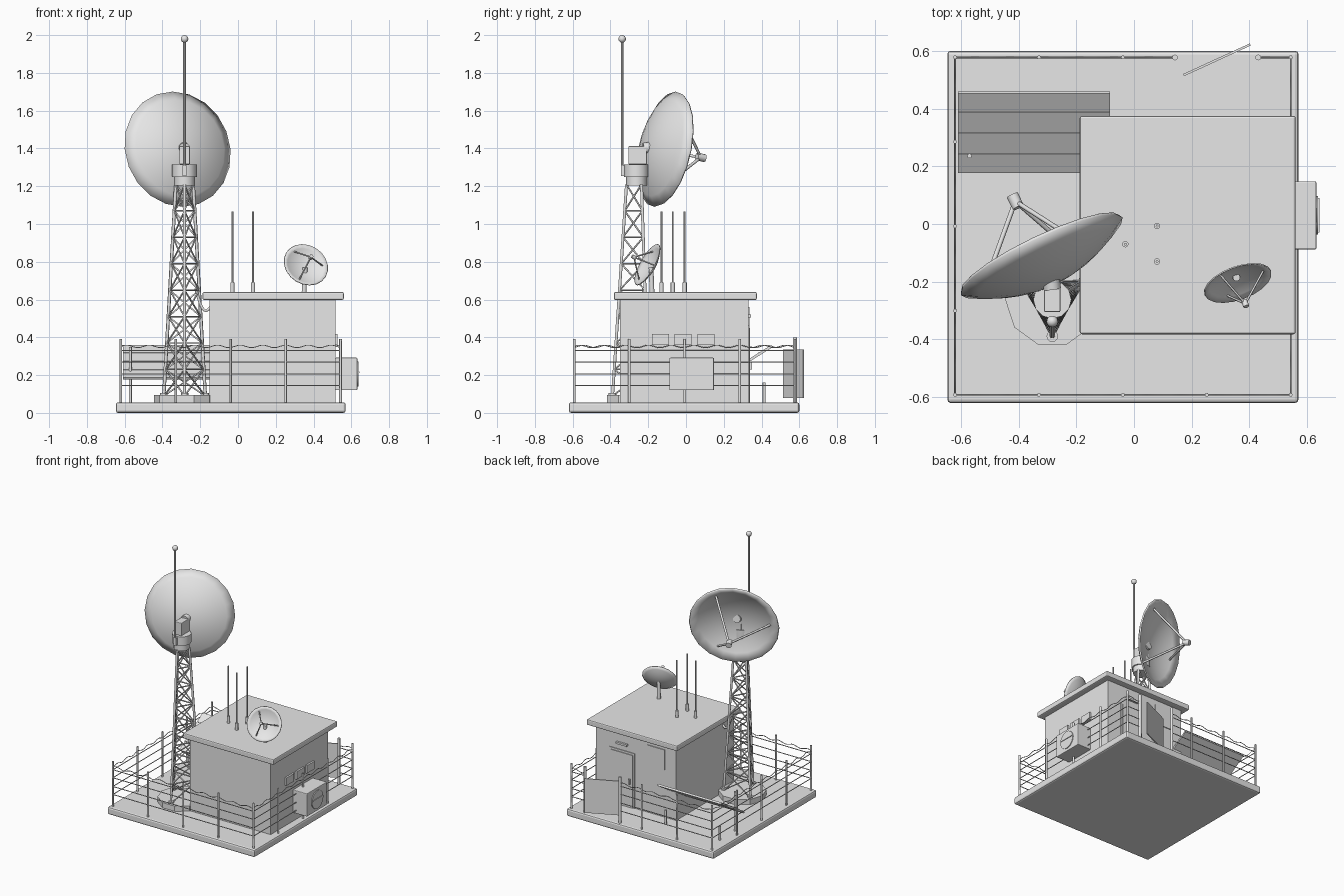
import bpy, bmesh, math
from mathutils import Vector, Matrix

cube = bpy.data.objects.get("Cube")
if cube:
    bpy.data.objects.remove(cube, do_unlink=True)

grey = bpy.data.materials.new("light grey")
grey.use_nodes = True
grey.diffuse_color = (0.8, 0.8, 0.8, 1)
grey.node_tree.nodes["Principled BSDF"].inputs["Base Color"].default_value = (0.8, 0.8, 0.8, 1)


def add(name, data):
    ob = bpy.data.objects.new(name, data)
    bpy.context.collection.objects.link(ob)
    data.materials.append(grey)
    return ob


def from_bmesh(name, bm, smooth=False):
    me = bpy.data.meshes.new(name)
    bm.to_mesh(me)
    bm.free()
    ob = add(name, me)
    if smooth:
        bpy.ops.object.select_all(action='DESELECT')
        ob.select_set(True)
        bpy.context.view_layer.objects.active = ob
        bpy.ops.object.shade_smooth_by_angle(angle=math.radians(40))
    return ob


def box(name, xs, ys, zs, bevel=0):
    lo, hi = Vector((xs[0], ys[0], zs[0])), Vector((xs[1], ys[1], zs[1]))
    bm = bmesh.new()
    bmesh.ops.create_cube(bm, size=1, matrix=Matrix.Translation((lo + hi) / 2)
                          @ Matrix.Diagonal((*(hi - lo), 1)))
    ob = from_bmesh(name, bm)
    if bevel:
        mod = ob.modifiers.new("bevel", 'BEVEL')
        mod.width, mod.segments = bevel, 2
    return ob


def rod(name, a, b, r, sides=12, smooth=True, turn=0):
    a, b = Vector(a), Vector(b)
    d = b - a
    bm = bmesh.new()
    bmesh.ops.create_cone(bm, cap_ends=True, segments=sides, radius1=r, radius2=r, depth=d.length,
                          matrix=Matrix.Translation((a + b) / 2)
                          @ d.to_track_quat('Z', 'Y').to_matrix().to_4x4()
                          @ Matrix.Rotation(turn, 4, 'Z'))
    return from_bmesh(name, bm, smooth)


def tubes(name, paths, r):
    cu = bpy.data.curves.new(name, 'CURVE')
    cu.dimensions = '3D'
    cu.bevel_depth, cu.bevel_resolution, cu.use_fill_caps = r, 1, True
    for path in paths:
        sp = cu.splines.new('POLY')
        sp.points.add(len(path) - 1)
        for p, co in zip(sp.points, path):
            p.co = (*co, 1)
    return add(name, cu)


def dish(name, centre, normal, radius, depth, reach, sides, strut):
    """Parabolic bowl with its rim at centre, three struts and a feed horn."""
    n = Vector(normal).normalized()
    u = Vector((0, 0, 1)).cross(n).normalized()
    v = n.cross(u)
    frame = Matrix.Translation(centre) @ Matrix((u, v, n)).transposed().to_4x4()
    bm = bmesh.new()
    ring = [bm.verts.new((radius * i / 6, 0, depth * ((i / 6) ** 2 - 1))) for i in range(7)]
    edges = [bm.edges.new(pair) for pair in zip(ring, ring[1:])]
    bmesh.ops.spin(bm, geom=ring + edges, cent=(0, 0, 0), axis=(0, 0, 1),
                   angle=math.tau, steps=sides, use_duplicate=False)
    bmesh.ops.remove_doubles(bm, verts=bm.verts, dist=0.0005)
    bmesh.ops.recalc_face_normals(bm, faces=bm.faces)
    bm.transform(frame)
    bowl = from_bmesh(name, bm, True)
    mod = bowl.modifiers.new("thickness", 'SOLIDIFY')
    mod.thickness, mod.offset = radius * 0.04, 0
    feed = frame @ Vector((0, 0, reach))
    roots = [frame @ Vector((0.8 * radius * math.cos(a), 0.8 * radius * math.sin(a), -0.36 * depth))
             for a in (0, math.tau / 3, 2 * math.tau / 3)]
    tubes(name + "_struts", [(p, feed) for p in roots], strut)
    rod(name + "_feed", feed - n * strut * 3, feed + n * strut * 3, strut * 2.6)


# Base slab and equipment building
box("base_slab", (-0.647, 0.57), (-0.62, 0.6), (0, 0.056), 0.012)
box("building_walls", (-0.15, 0.515), (-0.35, 0.33), (0.056, 0.6))
box("building_roof", (-0.188, 0.56), (-0.382, 0.375), (0.598, 0.64), 0.008)

# Back wall details
box("door_frame", (0.19, 0.4), (0.33, 0.335), (0.056, 0.465))
box("door", (0.205, 0.385), (0.33, 0.34), (0.056, 0.45))
box("door_handle", (0.222, 0.235), (0.34, 0.35), (0.23, 0.27))
box("door_lamp", (0.25, 0.34), (0.33, 0.345), (0.505, 0.52))
box("back_window", (-0.056, 0.085), (0.33, 0.336), (0.41, 0.56))

# Side vents and cooling unit
for y in (-0.18, -0.06, 0.06):
    box("wall_vent", (0.515, 0.528), (y, y + 0.09), (0.36, 0.418))
box("cooling_unit", (0.515, 0.632), (-0.088, 0.148), (0.12, 0.292), 0.005)
rod("cooling_fan", (0.63, 0.03, 0.206), (0.638, 0.03, 0.206), 0.067, 20)
box("fan_bar", (0.636, 0.643), (-0.03, 0.09), (0.212, 0.218))

# Whip antennas on the roof
for x, y in ((0.08, -0.007), (-0.03, -0.07), (0.08, -0.13)):
    rod("antenna_base", (x, y, 0.64), (x, y, 0.69), 0.011)
    rod("antenna_whip", (x, y, 0.69), (x, y, 1.065), 0.005, 8)

# Roof dish
rod("roof_dish_post", (0.35, -0.18, 0.64), (0.355, -0.185, 0.77), 0.013)
dish("roof_dish", (0.36, -0.205, 0.785), (0.3, -0.83, 0.46), 0.122, 0.035, 0.085, 20, 0.004)

# Lattice tower
TX, TY, FOOT, HEAD, BAYS = -0.283, -0.262, 0.09, 1.21, 8
rod("tower_pad", (TX, TY, 0.056), (TX, TY, 0.095), 0.163, 10, False, math.pi / 2)


def leg_point(i, t):
    a = -math.pi / 2 + i * math.tau / 3
    r = 0.127 + (0.053 - 0.127) * t
    return (TX + r * math.cos(a), TY + r * math.sin(a), FOOT + (HEAD - FOOT) * t)


tubes("tower_legs", [(leg_point(i, 0), leg_point(i, 1)) for i in range(3)], 0.009)
braces = []
for k in range(BAYS):
    low, high = k / BAYS, (k + 1) / BAYS
    for i in range(3):
        j = (i + 1) % 3
        braces += [(leg_point(i, low), leg_point(j, high)), (leg_point(j, low), leg_point(i, high)),
                   (leg_point(i, high), leg_point(j, high))]
tubes("tower_braces", braces, 0.0045)
for i in range(3):
    x, y, z = leg_point(i, 0)
    rod("leg_foot", (x, y, 0.09), (x, y, 0.105), 0.02)
rod("tower_collar", (TX, TY, 1.205), (TX, TY, 1.25), 0.055)
rod("tower_head", (TX, TY, 1.25), (TX, TY, 1.316), 0.066)
box("dish_mount", (-0.311, -0.255), (-0.305, -0.208), (1.316, 1.412), 0.004)

# Main dish
rod("main_dish_hub", (-0.283, -0.225, 1.4), (-0.288, -0.185, 1.405), 0.03)
dish("main_dish", (-0.322, -0.107, 1.395), (-0.424, 0.883, -0.2), 0.308, 0.1, 0.21, 20, 0.008)

# Lightning mast
rod("mast", (TX, -0.338, 1.3), (TX, -0.338, 1.98), 0.007, 8)
box("mast_bracket", (TX - 0.01, TX + 0.01), (-0.345, -0.31), (1.255, 1.31))
bm = bmesh.new()
bmesh.ops.create_uvsphere(bm, u_segments=12, v_segments=8, radius=0.02,
                          matrix=Matrix.Translation((TX, -0.338, 1.98)))
from_bmesh("mast_ball", bm, True)

# Cable from tower to building
tubes("tower_cable", [[(-0.225 + 0.08 * t, -0.225, 0.66 - 0.1 * t - 0.06 * math.sin(math.pi * t))
                       for t in [k / 10 for k in range(11)]]], 0.008)

# Solar panel on four legs
slope = Vector((0, 0.275, 0.172)).normalized()
facing = Vector((0, -slope.z, slope.y))
middle = Vector((-0.346, 0.318, 0.268))


def tilted(name, along, length, lift, thick):
    ob = box(name, (-0.263, 0.263), (-length / 2, length / 2), (-thick / 2, thick / 2))
    ob.matrix_world = (Matrix.Translation(middle + slope * along + facing * lift)
                       @ Matrix.Rotation(math.atan2(slope.z, slope.y), 4, 'X'))


tilted("solar_panel", 0, 0.324, 0, 0.014)
for along in (-0.085, 0, 0.085):
    tilted("solar_divider", along, 0.005, 0.008, 0.004)
for x in (-0.57, -0.122):
    rod("solar_front_leg", (x, 0.236, 0.056), (x, 0.236, 0.35), 0.008)
    rod("solar_back_leg", (x, 0.414, 0.056), (x, 0.414, 0.16), 0.008)

# Fence posts, wires and wavy top wire
L, R, F, B = -0.62, 0.543, -0.592, 0.577
GATE_A, GATE_B = 0.142, 0.43
steps = [k / 4 for k in range(5)]
posts = {(L + (R - L) * t, F) for t in steps}
posts |= {(x, F + (B - F) * t) for x in (L, R) for t in steps}
posts |= {(L + (R - L) * t, B) for t in steps[1:3]}
tubes("fence_posts", [((x, y, 0.05), (x, y, 0.392)) for x, y in sorted(posts)], 0.007)
for x in (GATE_A, GATE_B):
    rod("gate_post", (x, B, 0.05), (x, B, 0.4), 0.01)
runs = [((GATE_A, B), (L, B)), ((L, B), (L, F)), ((L, F), (R, F)), ((R, F), (R, B)), ((R, B), (GATE_B, B))]
tubes("fence_wires", [((*a, z), (*b, z)) for a, b in runs for z in (0.145, 0.205, 0.27, 0.33)], 0.003)
waves = []
for a, b in runs:
    a, b = Vector((*a, 0.352)), Vector((*b, 0.352))
    n = max(4, round((b - a).length / 0.02))
    waves.append([a.lerp(b, k / n) + Vector((0, 0, 0.007 * math.sin(k * math.pi / 3))) for k in range(n + 1)])
tubes("fence_top_wire", waves, 0.0025)

# Open gate leaf
hinge, tip = Vector((0.403, 0.622, 0)), Vector((0.172, 0.516, 0))
span = tip - hinge
gate = box("gate_leaf", (0, span.length), (-0.004, 0.004), (0.08, 0.335))
gate.matrix_world = Matrix.Translation(hinge) @ Matrix.Rotation(math.atan2(span.y, span.x), 4, 'Z')
